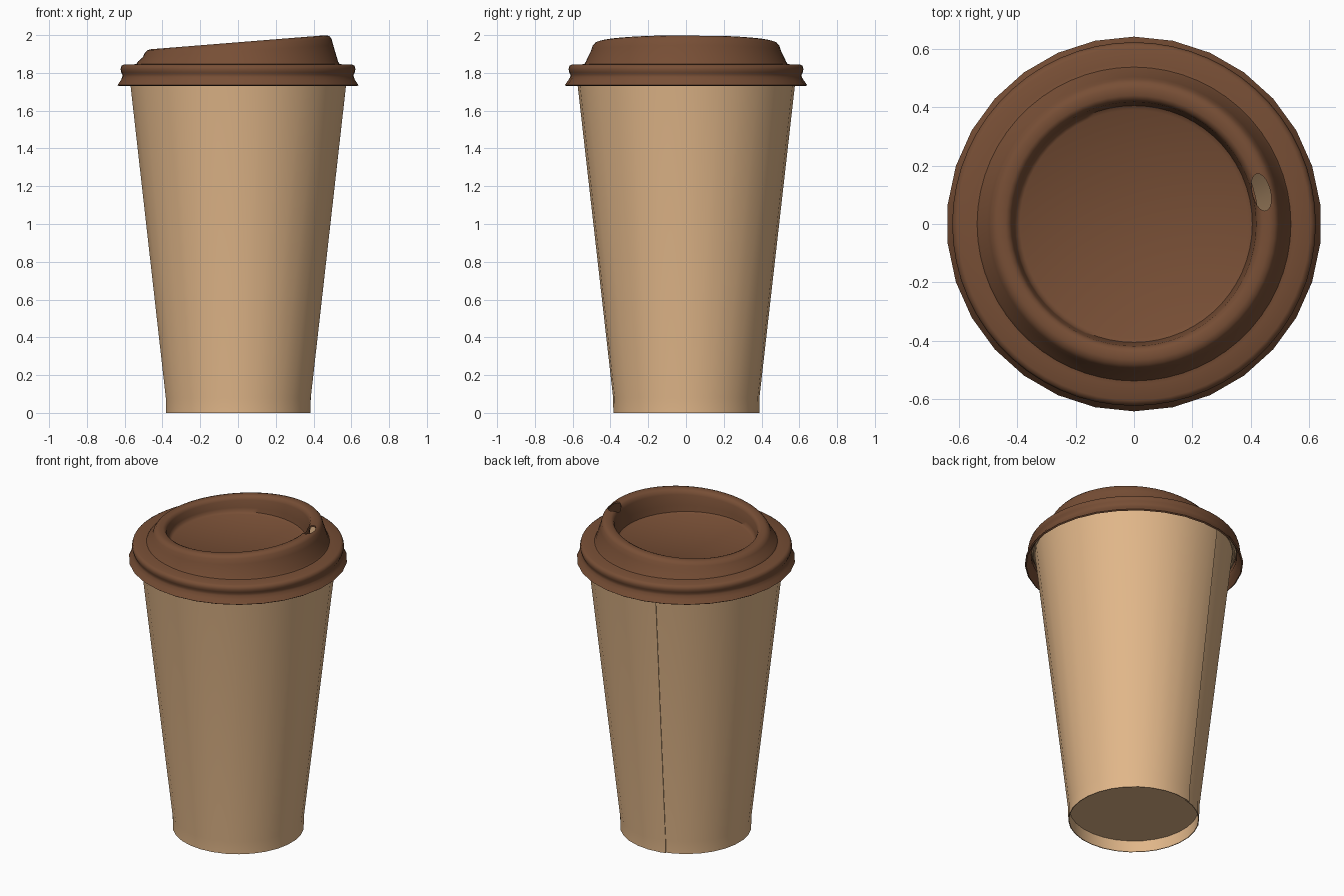
import bpy, bmesh
from math import sin, cos, pi, radians

if "Cube" in bpy.data.objects:
    bpy.data.objects.remove(bpy.data.objects["Cube"])


def material(name, rgb):
    m = bpy.data.materials.new(name)
    m.diffuse_color = (*rgb, 1)
    m.use_nodes = True
    m.node_tree.nodes["Principled BSDF"].inputs["Base Color"].default_value = m.diffuse_color
    return m


PAPER = material("kraft_paper", (0.75, 0.47, 0.25))
PLASTIC = material("brown_plastic", (0.185, 0.077, 0.036))


def revolve(name, count, angles, point, mat):
    """Sweep point(j, i, angle) around z into a sheet, welding where it closes."""
    bm = bmesh.new()
    grid = [[bm.verts.new(point(j, i, a)) for j in range(count)]
            for i, a in enumerate(angles)]
    for p, q in zip(grid, grid[1:]):
        for j in range(count - 1):
            bm.faces.new((p[j], q[j], q[j + 1], p[j + 1]))
    bmesh.ops.remove_doubles(bm, verts=bm.verts, dist=1e-4)
    mesh = bpy.data.meshes.new(name)
    bm.to_mesh(mesh)
    bm.free()
    ob = bpy.data.objects.new(name, mesh)
    bpy.context.collection.objects.link(ob)
    mesh.materials.append(mat)
    return ob


def solidify(ob, thickness):
    mod = ob.modifiers.new("thickness", "SOLIDIFY")
    mod.thickness = thickness
    mod.offset = -1


def finish(ob, angle=35):
    """Apply the modifiers and smooth the shading."""
    bpy.ops.object.select_all(action="DESELECT")
    bpy.context.view_layer.objects.active = ob
    ob.select_set(True)
    for mod in list(ob.modifiers):
        bpy.ops.object.modifier_apply(modifier=mod.name)
    bpy.ops.object.shade_smooth_by_angle(angle=radians(angle))


# Paper wall: one sheet wrapped round with a small overlap at the back seam
wall = [(0.382, 0), (0.383, 0.08), (0.571, 1.735), (0.581, 1.82)]
turns = [i * pi / 15 for i in range(31)] + [2 * pi + radians(5)]


def wall_point(j, i, a):
    r, z = wall[j]
    r += 0.006 * a / (2 * pi)
    a += radians(102)
    return r * cos(a), r * sin(a), z


cup = revolve("cup_wall", len(wall), turns, wall_point, PAPER)
solidify(cup, 0.005)
finish(cup)

# Recessed cup bottom
bpy.ops.mesh.primitive_cylinder_add(vertices=30, radius=0.38, depth=0.008,
                                    location=(0, 0, 0.078))
base = bpy.context.object
base.name = "cup_bottom"
base.data.materials.append(PAPER)
finish(base)

# Rolled lip hidden under the lid
bpy.ops.mesh.primitive_torus_add(major_segments=60, minor_segments=10,
                                 major_radius=0.586, minor_radius=0.015,
                                 location=(0, 0, 1.815))
lip = bpy.context.object
lip.name = "cup_rolled_lip"
lip.data.materials.append(PAPER)
finish(lip)

# Lid profile from skirt to centre: radius, height, share of the top's slant
lid_profile = [
    (0.641, 1.735, 0), (0.624, 1.760, 0), (0.613, 1.778, 0), (0.612, 1.790, 0),
    (0.618, 1.803, 0), (0.622, 1.820, 0), (0.617, 1.837, 0), (0.603, 1.845, 0),
    (0.550, 1.845, 0), (0.537, 1.848, 0), (0.530, 1.860, 0), (0.504, 1.915, 0.8),
    (0.495, 1.942, 1), (0.482, 1.957, 1), (0.465, 1.962, 1), (0.440, 1.961, 1),
    (0.426, 1.954, 1), (0.418, 1.935, 0.9), (0.410, 1.880, 0.4),
    (0.405, 1.850, 0), (0.390, 1.840, 0), (0, 1.840, 0)]
SLANT = 0.08


def lid_point(j, i, a):
    r, z, s = lid_profile[j]
    if j < 2 and i % 2:          # the flared skirt edge has only 30 sides
        r *= cos(pi / 30)
    a += pi / 2
    x = r * cos(a)
    return x, r * sin(a), z + s * SLANT * x


lid = revolve("lid", len(lid_profile), [i * pi / 30 for i in range(61)],
              lid_point, PLASTIC)
solidify(lid, 0.01)

# Oval drinking hole cut through the raised ring
hole = radians(14)
bpy.ops.mesh.primitive_cylinder_add(
    vertices=32, radius=1, depth=0.12,
    location=(0.449 * cos(hole), 0.449 * sin(hole), 2.015), rotation=(0, 0, hole))
cutter = bpy.context.object
cutter.name = "drink_hole_cutter"
cutter.scale = (0.031, 0.065, 1)
cutter.hide_render = True
cut = lid.modifiers.new("drink_hole", "BOOLEAN")
cut.operation = "DIFFERENCE"
cut.solver = "EXACT"
cut.object = cutter
finish(lid, 45)
bpy.data.objects.remove(cutter)
